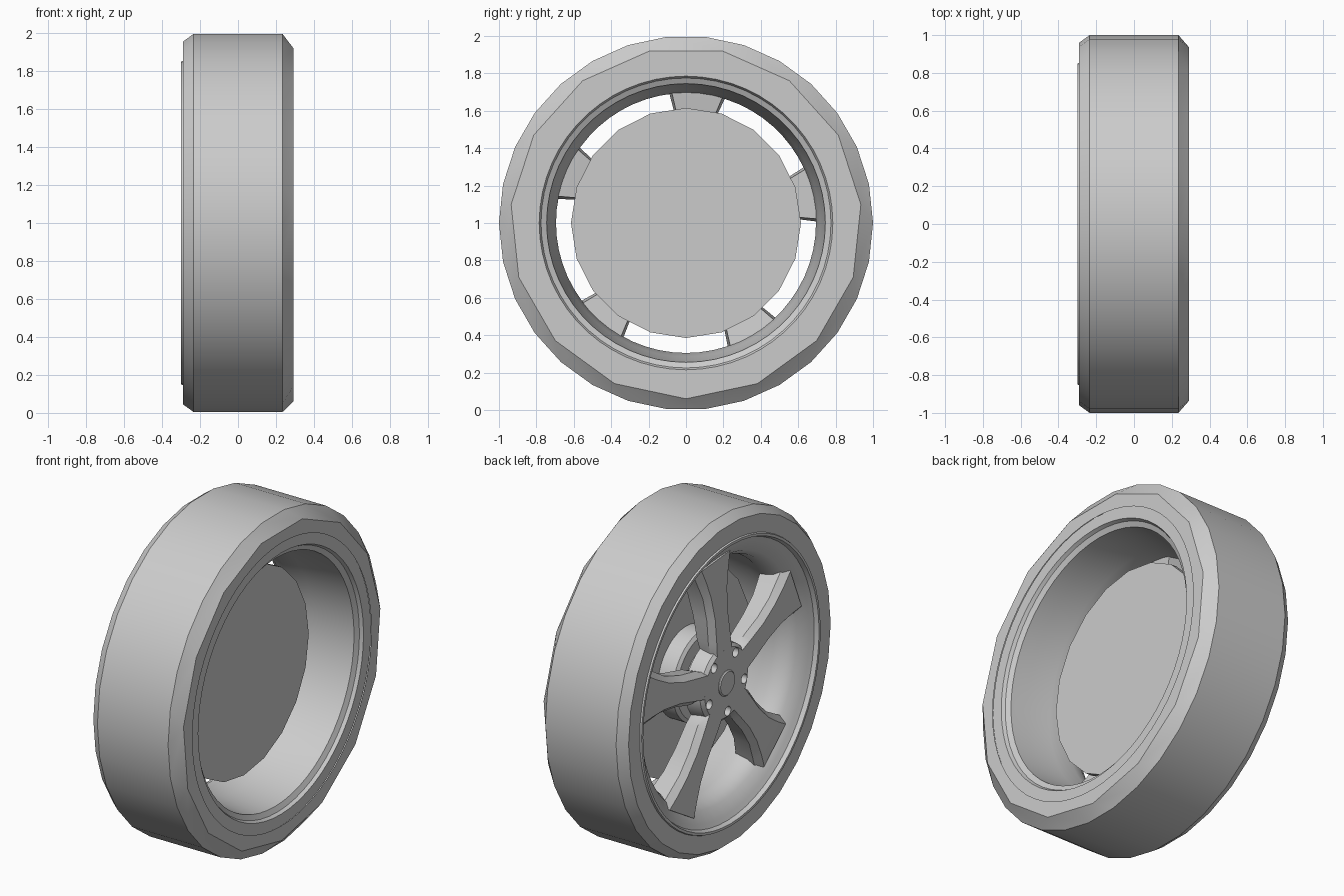
import bpy, bmesh, math
from math import sin, cos, pi, radians
from mathutils import Matrix, Vector

if "Cube" in bpy.data.objects:
    bpy.data.objects.remove(bpy.data.objects["Cube"])

grey = bpy.data.materials.new("plain grey")
grey.use_nodes = True
COLOUR = (0.6, 0.6, 0.6, 1)
grey.diffuse_color = COLOUR
grey.node_tree.nodes["Principled BSDF"].inputs["Base Color"].default_value = COLOUR
SPOKE_ANGLES = [radians(13 + 72 * k) for k in range(5)]


def point(x, r, a):
    return Vector((x, r * cos(a), 1 + r * sin(a)))


def finish(bm, name, angle=30):
    bmesh.ops.recalc_face_normals(bm, faces=bm.faces)
    mesh = bpy.data.meshes.new(name)
    bm.to_mesh(mesh)
    bm.free()
    mesh.materials.append(grey)
    ob = bpy.data.objects.new(name, mesh)
    bpy.context.collection.objects.link(ob)
    bpy.ops.object.select_all(action='DESELECT')
    ob.select_set(True)
    bpy.context.view_layer.objects.active = ob
    bpy.ops.object.shade_smooth_by_angle(angle=radians(angle))
    return ob


def lathe(name, profile, segs, closed=False, angle=30):
    """Turn an (x, radius) profile around the axle."""
    bm = bmesh.new()
    rings = [[bm.verts.new(point(x, r, 2 * pi * i / segs)) for i in range(segs)]
             for x, r in profile]
    for a, b in zip(rings, rings[1:]):
        for i in range(segs):
            j = (i + 1) % segs
            bm.faces.new((a[i], a[j], b[j], b[i]))
    if closed:
        bm.faces.new(rings[0])
        bm.faces.new(rings[-1])
    return finish(bm, name, angle)


# Tyre: rings of different side counts, joined coarse to fine
STEPS = 60


def ring(bm, x, r, step, start=0):
    return {i: bm.verts.new(point(x, r, 2 * pi * i / STEPS))
            for i in range(start, STEPS, step)}, step


def bridge(bm, coarse, fine):
    (c, cs), (f, fs) = coarse, fine
    for i in c:
        j = i + cs
        inside = [k % STEPS for k in range(i, j + 1) if k % STEPS in f]
        bm.faces.new([c[i], c[j % STEPS]] + [f[k] for k in reversed(inside)])
        if i not in f:
            bm.faces.new((c[i], f[(i - fs // 2) % STEPS], f[(i + fs // 2) % STEPS]))


bm = bmesh.new()
bead_out = ring(bm, -0.29, 0.85, 1)
wall_out = ring(bm, -0.29, 0.96, 2)
tread_out = ring(bm, -0.235, 1.0, 2)
tread_in = ring(bm, 0.235, 1.0, 2)
wall_in = ring(bm, 0.292, 0.94, 4, 1)
bead_in = ring(bm, 0.292, 0.85, 1)
for pair in ((wall_out, bead_out), (wall_out, tread_out), (tread_out, tread_in),
             (wall_in, tread_in), (wall_in, bead_in)):
    bridge(bm, *pair)
finish(bm, "tyre", 25)

# Rim with outer lip, dished face and inner barrel
lathe("rim", [(-0.285, 0.855), (-0.3, 0.85), (-0.3, 0.835), (-0.275, 0.825),
              (-0.26, 0.8), (-0.22, 0.735), (-0.17, 0.705), (-0.1, 0.695),
              (0.0, 0.715), (0.15, 0.735), (0.25, 0.745), (0.265, 0.775),
              (0.285, 0.785), (0.285, 0.855)], 60, angle=35)

# Brake disc and its raised centre
lathe("brake_disc", [(0.0, 0.615), (0.04, 0.615)], 20, closed=True)
lathe("disc_centre", [(0.01, 0.27), (-0.1, 0.27), (-0.115, 0.25), (-0.115, 0.17),
                      (-0.2, 0.17)], 40, closed=True)

# Hub plate with five bolt holes
hub = lathe("hub_plate", [(-0.16, 0.235), (-0.25, 0.225), (-0.268, 0.205)],
            40, closed=True)
bm = bmesh.new()
for a in SPOKE_ANGLES:
    place = (Matrix.Translation(point(-0.26, 0.175, a + pi / 5))
             @ Matrix.Rotation(pi / 2, 4, 'Y'))
    bmesh.ops.create_cone(bm, cap_ends=True, segments=20, radius1=0.028,
                          radius2=0.028, depth=0.13, matrix=place)
cutter = finish(bm, "bolt_hole_cutter")
cutter.hide_render = True
cutter.hide_set(True)
cut = hub.modifiers.new("bolt holes", 'BOOLEAN')
cut.operation = 'DIFFERENCE'
cut.solver = 'EXACT'
cut.object = cutter
lathe("centre_cap", [(-0.25, 0.075), (-0.272, 0.075), (-0.278, 0.068)], 32, closed=True)

# Spokes: (radius, front half width, back half width, front x, back x)
SECTIONS = [(0.1, 0.06, 0.06, -0.267, -0.17), (0.2, 0.068, 0.08, -0.268, -0.16),
            (0.28, 0.065, 0.095, -0.267, -0.15), (0.42, 0.06, 0.09, -0.262, -0.13),
            (0.56, 0.075, 0.105, -0.255, -0.11), (0.67, 0.105, 0.145, -0.25, -0.09),
            (0.755, 0.135, 0.175, -0.245, -0.08)]
bm = bmesh.new()
for a in SPOKE_ANGLES:
    along, side = Vector((0, cos(a), sin(a))), Vector((0, -sin(a), cos(a)))
    loops = []
    for r, wf, wb, xf, xb in SECTIONS:
        shape = ((xf, -wf), (xf, wf), (xf + 0.035, wb), (xb, wb * 0.9),
                 (xb, -wb * 0.9), (xf + 0.035, -wb))
        loops.append([bm.verts.new(Vector((x, 0, 1)) + along * r + side * w)
                      for x, w in shape])
    for p, q in zip(loops, loops[1:]):
        for i in range(6):
            j = (i + 1) % 6
            bm.faces.new((p[i], p[j], q[j], q[i]))
    bm.faces.new(loops[0])
    bm.faces.new(loops[-1])
finish(bm, "spokes", 28)
